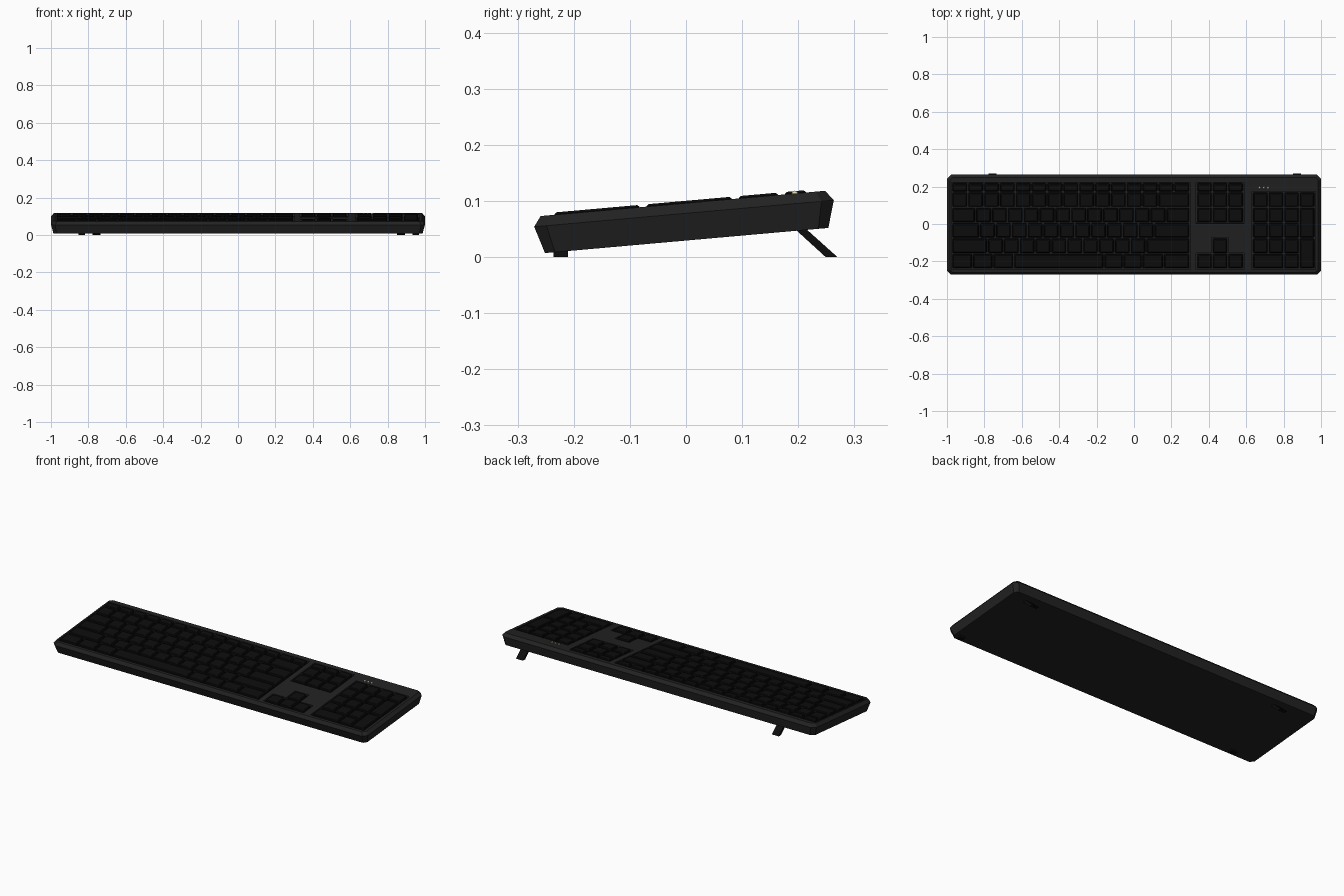
import bpy, bmesh, math
from mathutils import Matrix

if "Cube" in bpy.data.objects:
    bpy.data.objects.remove(bpy.data.objects["Cube"])

# The case is drawn flat, then tilted about x
TILT = Matrix.Translation((0, 0, 0.06)) @ Matrix.Rotation(math.radians(5.07), 4, 'X')


def material(name, rgb):
    m = bpy.data.materials.new(name)
    m.diffuse_color = (*rgb, 1)
    m.use_nodes = True
    m.node_tree.nodes["Principled BSDF"].inputs["Base Color"].default_value = m.diffuse_color
    return m


CASE = material("case_black", (0.016, 0.016, 0.016))
KEY = material("key_black", (0.004, 0.004, 0.004))
LED = material("led_cream", (0.75, 0.7, 0.45))


def finish(name, bm, mat, matrix=None):
    bmesh.ops.recalc_face_normals(bm, faces=bm.faces)
    me = bpy.data.meshes.new(name)
    bm.to_mesh(me)
    bm.free()
    if matrix:
        me.transform(matrix)
    ob = bpy.data.objects.new(name, me)
    bpy.context.collection.objects.link(ob)
    if mat:
        me.materials.append(mat)
    return ob


def rect(x0, x1, y0, y1, c):
    """Rectangle with chamfered corners."""
    return [(x0 + c, y0), (x1 - c, y0), (x1, y0 + c), (x1, y1 - c),
            (x1 - c, y1), (x0 + c, y1), (x0, y1 - c), (x0, y0 + c)]


def loft(bm, levels):
    """Skin a stack of (outline, z) levels and cap both ends."""
    rings = [[bm.verts.new((x, y, z)) for x, y in o] for o, z in levels]
    for a, b in zip(rings, rings[1:]):
        n = len(a)
        for i in range(n):
            bm.faces.new((a[i], a[(i + 1) % n], b[(i + 1) % n], b[i]))
    bm.faces.new(rings[0][::-1])
    bm.faces.new(rings[-1])


def box(bm, x0, x1, y0, y1, z0, z1):
    r = [(x0, y0), (x1, y0), (x1, y1), (x0, y1)]
    loft(bm, [(r, z0), (r, z1)])


# Case: bottom, widest lip, top
bm = bmesh.new()
loft(bm, [(rect(-0.987, 0.987, -0.255, 0.252, 0.018), -0.0304),
          (rect(-1.0, 1.0, -0.270, 0.266, 0.022), 0.018),
          (rect(-0.985, 0.985, -0.257, 0.252, 0.016), 0.036)])
case = finish("case", bm, CASE, TILT)

# Key rows (front, back edges of each row cell)
P = 0.0825
ROW = [(0.174 - P * (i + 1), 0.174 - P * i) for i in range(5)]
FN = (0.174, 0.224)
X0, X1 = -0.974, 0.298
U = (X1 - X0) / 15
NAV = [0.335 + 0.0833 * i for i in range(4)]
PAD = [0.634 + 0.0833 * i for i in range(5)]
FRONT = ROW[4][0]

# Key wells cut into the top
wells = [(X0 - .003, X1 + .003, FRONT - .003, FN[1] + .002),
         (NAV[0] - .003, NAV[3] + .003, ROW[1][0] - .003, FN[1] + .002),
         (NAV[0] - .003, NAV[3] + .003, FRONT - .003, ROW[4][1] + .003),
         (NAV[1] - .003, NAV[2] + .003, ROW[4][1] - .01, ROW[3][1] + .003),
         (PAD[0] - .003, PAD[4] + .003, FRONT - .003, ROW[0][1] + .003)]
bpy.context.view_layer.objects.active = case
for w in wells:
    bm = bmesh.new()
    box(bm, *w, 0.018, 0.06)
    cutter = finish("well_cutter", bm, None, TILT)
    cutter.hide_render = True
    mod = case.modifiers.new("well", 'BOOLEAN')
    mod.operation = 'DIFFERENCE'
    mod.solver = 'EXACT'
    mod.object = cutter
    bpy.ops.object.modifier_apply(modifier=mod.name)
    bpy.data.objects.remove(cutter)


def key(bm, x0, x1, y0, y1):
    """Tapered key cap with a softened top edge."""
    def r(d, c):
        return rect(x0 + d, x1 - d, y0 + d, y1 - d, c)
    loft(bm, [(r(.003, .004), .017), (r(.0065, .005), .037), (r(.010, .005), .0402)])


def row_of(bm, widths, cell, start=X0, unit=U):
    x = start
    for w in widths:
        key(bm, x, x + w * unit, *cell)
        x += w * unit


# Main typing block
bm = bmesh.new()
row_of(bm, [1] * 15, FN)
row_of(bm, [1] * 13 + [2], ROW[0])
row_of(bm, [1.5] + [1] * 12 + [1.5], ROW[1])
row_of(bm, [1.75] + [1] * 11 + [2.25], ROW[2])
row_of(bm, [2.25] + [1] * 10 + [2.75], ROW[3])
row_of(bm, [1.3, 1.3, 1.3, 5.7, 1.2, 1.2, 1.35, 1.65], ROW[4])
finish("main_keys", bm, KEY, TILT)

# Navigation and arrow keys
bm = bmesh.new()
for cell in (FN, ROW[0], ROW[1], ROW[4]):
    row_of(bm, [1] * 3, cell, NAV[0], 0.0833)
key(bm, NAV[1], NAV[2], *ROW[3])
finish("navigation_keys", bm, KEY, TILT)

# Number pad with wide and tall keys
bm = bmesh.new()
row_of(bm, [1] * 4, ROW[0], PAD[0], 0.0833)
for i in (1, 2, 3):
    row_of(bm, [1] * 3, ROW[i], PAD[0], 0.0833)
row_of(bm, [2, 1], ROW[4], PAD[0], 0.0833)
key(bm, PAD[3], PAD[4], ROW[2][0], ROW[1][1])
key(bm, PAD[3], PAD[4], ROW[4][0], ROW[3][1])
finish("number_pad_keys", bm, KEY, TILT)

# Indicator lights
bm = bmesh.new()
for x in (0.672, 0.694, 0.716):
    bmesh.ops.create_uvsphere(bm, u_segments=12, v_segments=8, radius=0.006,
                              matrix=Matrix.Translation((x, 0.198, 0.035)))
lights = finish("indicator_lights", bm, LED, TILT)
lights.data.shade_smooth()

# Front rubber feet
bm = bmesh.new()
for x in (-0.836, 0.95):
    box(bm, x - .017, x + .017, -0.236, -0.210, 0, 0.018)
finish("front_feet", bm, KEY)

# Fold-out rear legs, slanting backwards
for name, x in (("rear_leg_left", -0.757), ("rear_leg_right", 0.871)):
    bm = bmesh.new()
    prof = [(0.192, 0.052), (0.249, 0.0), (0.270, 0.0), (0.212, 0.052)]
    a, b = ([bm.verts.new((x + s, y, z)) for y, z in prof] for s in (-.022, .022))
    for i in range(4):
        j = (i + 1) % 4
        bm.faces.new((a[i], a[j], b[j], b[i]))
    bm.faces.new(a[::-1])
    bm.faces.new(b)
    finish(name, bm, KEY)
